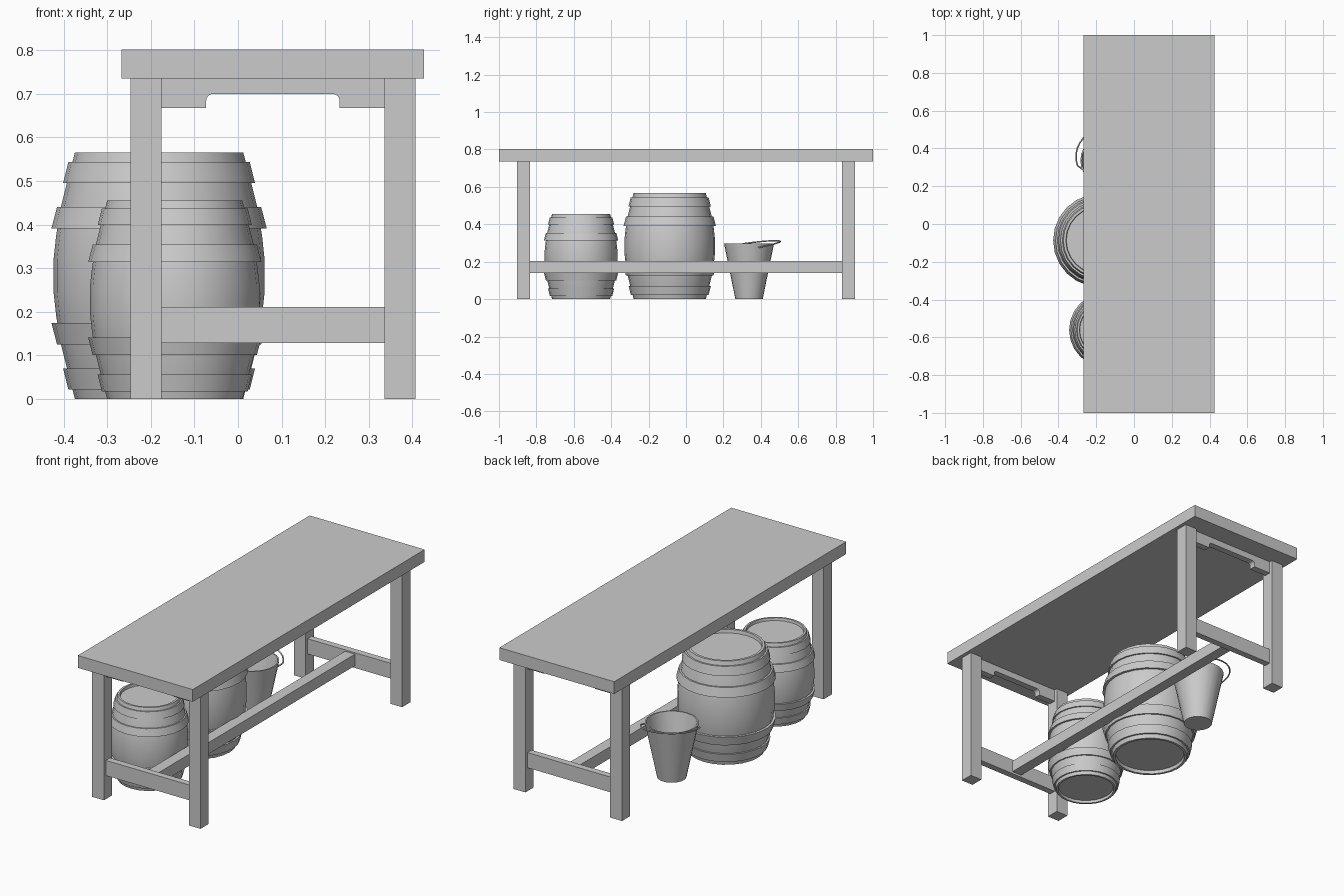
import bpy, bmesh, math
from mathutils import Vector

if "Cube" in bpy.data.objects:
    bpy.data.objects.remove(bpy.data.objects["Cube"])

CX = 0.08            # centre line of the table
LEG_X, LEG_Y = 0.2915, 0.869


def link(name, bm, smooth=False):
    bmesh.ops.recalc_face_normals(bm, faces=bm.faces)
    me = bpy.data.meshes.new(name)
    bm.to_mesh(me)
    bm.free()
    ob = bpy.data.objects.new(name, me)
    bpy.context.collection.objects.link(ob)
    if smooth:
        bpy.ops.object.select_all(action='DESELECT')
        ob.select_set(True)
        bpy.context.view_layer.objects.active = ob
        bpy.ops.object.shade_smooth_by_angle(angle=math.radians(30))
    return ob


def box(name, centre, size):
    bm = bmesh.new()
    bmesh.ops.create_cube(bm, size=1)
    for v in bm.verts:
        v.co = Vector(centre) + Vector(a * b for a, b in zip(v.co, size))
    return link(name, bm)


def lathe(name, profile, pos, scale=1, closed=False, sides=24):
    """Spin (radius, z) points around a vertical axis at pos."""
    bm = bmesh.new()
    pts = list(profile) + ([profile[0]] if closed else [])
    vs = [bm.verts.new((r, 0, z)) for r, z in pts]
    es = [bm.edges.new(p) for p in zip(vs, vs[1:])]
    bmesh.ops.spin(bm, geom=vs + es, axis=(0, 0, 1), cent=(0, 0, 0),
                   angle=math.tau, steps=sides)
    bmesh.ops.remove_doubles(bm, verts=bm.verts, dist=1e-5)
    for v in bm.verts:
        v.co = v.co * scale + Vector(pos)
    return link(name, bm, True)


# table top, legs and end rails
box("table_top", (CX, 0, 0.7685), (0.694, 2, 0.067))
for sy, end in ((-1, "front"), (1, "back")):
    for sx, side in ((-1, "left"), (1, "right")):
        box(f"{end}_{side}_leg", (CX + sx * LEG_X, sy * LEG_Y, 0.3675),
            (0.071, 0.071, 0.735))
    box(f"{end}_stretcher", (CX, sy * LEG_Y, 0.1695), (0.512, 0.036, 0.083))

    # apron with a rounded cut-out along its lower edge
    half = [(0.256, 0.735), (0.256, 0.668), (0.153, 0.668)]
    half += [(0.137 + 0.016 * math.cos(a), 0.684 + 0.016 * math.sin(a))
             for a in (i * math.pi / 8 for i in range(5))]
    outline = half + [(-x, z) for x, z in reversed(half)]
    bm = bmesh.new()
    face = bm.faces.new([bm.verts.new((CX + x, sy * LEG_Y - 0.018, z))
                         for x, z in outline])
    ext = bmesh.ops.extrude_face_region(bm, geom=[face])
    bmesh.ops.translate(bm, vec=(0, 0.036, 0),
                        verts=[g for g in ext["geom"] if isinstance(g, bmesh.types.BMVert)])
    link(f"{end}_apron", bm)
box("long_stretcher", (CX, 0, 0.1715), (0.06, 1.71, 0.063))


# barrels: bulging staves with recessed heads, four tapered hoops
H = 0.566


def barrel(name, pos, scale):
    lower = [(0, 0.018), (0.177, 0.018), (0.180, 0), (0.193, 0), (0.210, 0.065),
             (0.225, 0.125), (0.236, 0.19), (0.242, 0.245)]
    lathe(f"{name}_staves", lower + [(r, H - z) for r, z in reversed(lower)], pos, scale)
    hoops = ((0.022, 0.070, 0.208, 0.220), (0.125, 0.175, 0.234, 0.247))
    for i, (z0, z1, r0, r1) in enumerate(hoops):
        ring = [(r0, z0), (r1, z1), (r1 - 0.022, z1), (r0 - 0.022, z0)]
        lathe(f"{name}_lower_hoop_{i + 1}", ring, pos, scale, True)
        lathe(f"{name}_upper_hoop_{i + 1}", [(r, H - z) for r, z in ring], pos, scale, True)


barrel("large_barrel", (-0.181, -0.087, 0), 1)
barrel("small_barrel", (-0.145, -0.561, 0), 0.804)

# open bucket
BX, BY = -0.15, 0.337
lathe("bucket", [(0, 0), (0.073, 0), (0.134, 0.298), (0.127, 0.298), (0.069, 0.012), (0, 0.012)],
      (BX, BY, 0))

# wire handle lying against the bucket rim
cu = bpy.data.curves.new("bucket_handle", 'CURVE')
cu.dimensions = '3D'
cu.bevel_depth = 0.004
cu.bevel_resolution = 1
sp = cu.splines.new('POLY')
N = 16
sp.points.add(N)
for i in range(N + 1):
    t = i / N
    a = math.radians(202) - t * math.pi
    r = 0.138 + 0.03 * math.sin(t * math.pi) ** 0.5 if 0 < i < N else 0.130
    z = 0.292 - 0.016 * t + 0.028 * math.sin(t * math.pi)
    sp.points[i].co = (BX + r * math.cos(a), BY + r * math.sin(a), z, 1)
bpy.context.collection.objects.link(bpy.data.objects.new("bucket_handle", cu))
